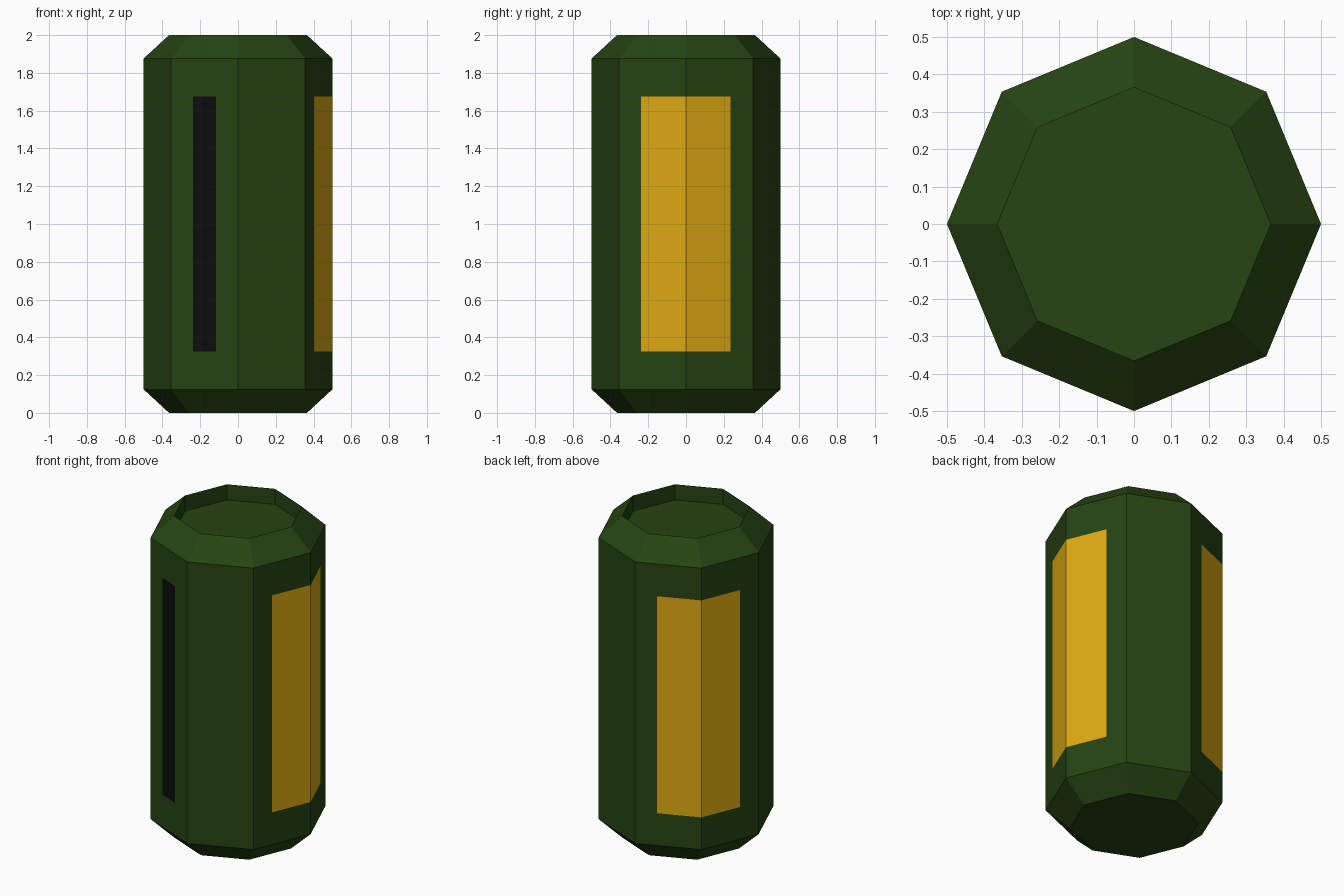
import bpy, bmesh
from math import cos, sin, pi

if "Cube" in bpy.data.objects:
    bpy.data.objects.remove(bpy.data.objects["Cube"])


def material(name, rgb):
    m = bpy.data.materials.new(name)
    m.diffuse_color = (*rgb, 1)
    m.use_nodes = True
    m.node_tree.nodes["Principled BSDF"].inputs["Base Color"].default_value = m.diffuse_color
    return m


SIDES = 8
SPLITS = (0, 0.327, 0.67)          # label edges along each side
LABEL_ROW = 2                      # profile row that carries the labels
# (radius, height) from the bottom edge up over the rim to the sunken lid
PROFILE = [(0.365, 0), (0.5, 0.125), (0.5, 0.325), (0.5, 1.675),
           (0.5, 1.876), (0.365, 2.0), (0.365, 1.903)]


def corner(i):
    a = 2 * pi * i / SIDES
    return cos(a), sin(a)


# Unit octagon outline with extra points at the label edges
outline = []
for i in range(SIDES):
    (ax, ay), (bx, by) = corner(i), corner(i + 1)
    outline += [(ax + (bx - ax) * t, ay + (by - ay) * t) for t in SPLITS]
n = len(outline)

# Label columns: two wrap a corner, one narrow strip sits on the front left side
yellow = {(c * 3 + k) % n for c in (0, 3) for k in (-2, -1, 0, 1)}
black = {5 * 3 + 1}

# Canister body: stacked rings with flat base and sunken lid
bm = bmesh.new()
rings = [[bm.verts.new((x * r, y * r, z)) for x, y in outline] for r, z in PROFILE]
for row, (lo, hi) in enumerate(zip(rings, rings[1:])):
    for c in range(n):
        d = (c + 1) % n
        f = bm.faces.new((lo[c], lo[d], hi[d], hi[c]))
        if row == LABEL_ROW:
            f.material_index = 1 if c in yellow else 2 if c in black else 0
bm.faces.new(rings[0][::-1])
bm.faces.new(rings[-1])
bm.normal_update()

mesh = bpy.data.meshes.new("canister")
bm.to_mesh(mesh)
bm.free()
for m in (material("dark green", (0.019, 0.058, 0.006)),
          material("yellow label", (0.72, 0.40, 0.006)),
          material("black strip", (0.004, 0.004, 0.0045))):
    mesh.materials.append(m)
bpy.context.collection.objects.link(bpy.data.objects.new("canister", mesh))
